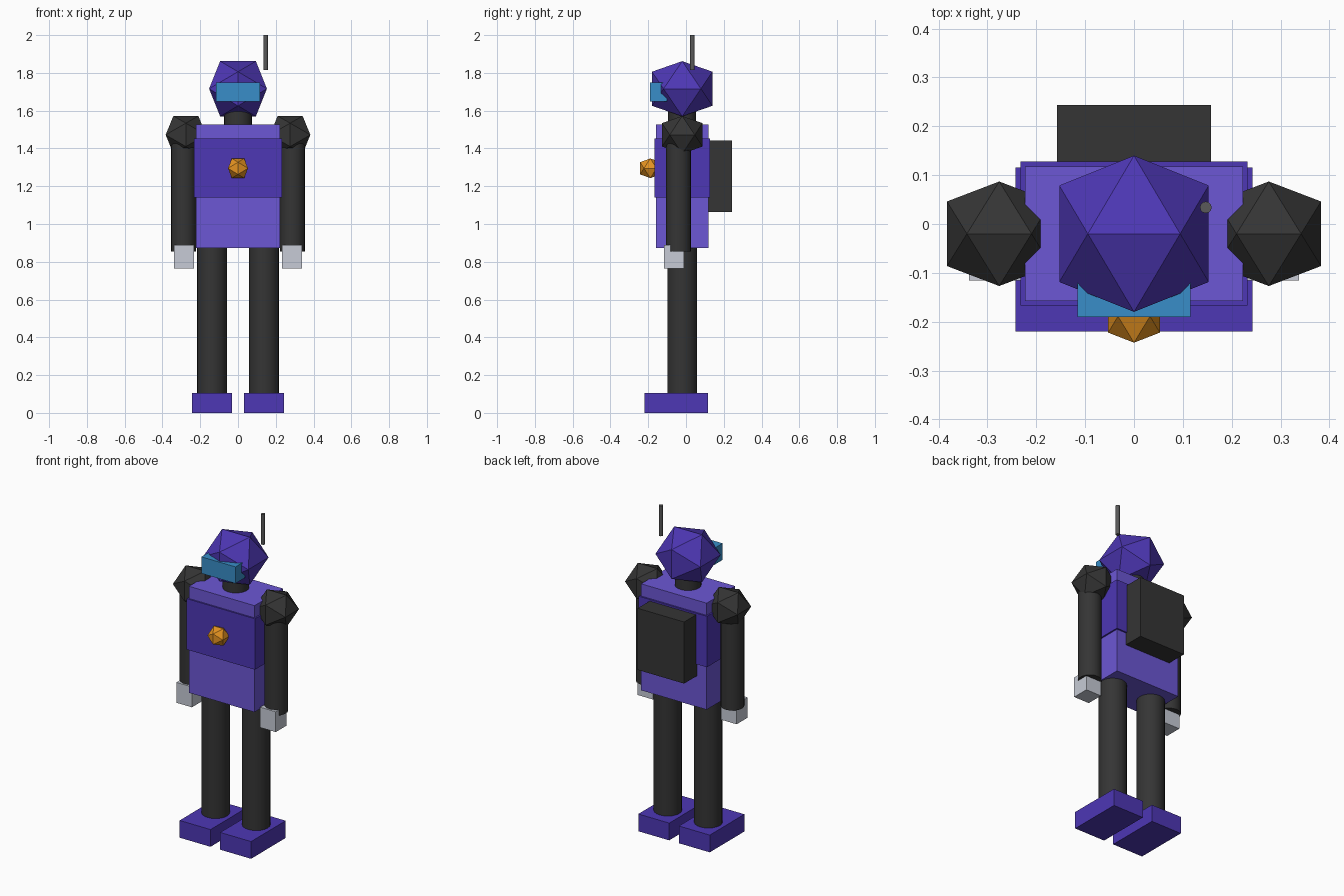
import bpy, bmesh, math

if "Cube" in bpy.data.objects:
    bpy.data.objects.remove(bpy.data.objects["Cube"])

def material(name, rgb):
    m = bpy.data.materials.new(name)
    m.diffuse_color = (*rgb, 1)
    m.use_nodes = True
    m.node_tree.nodes["Principled BSDF"].inputs["Base Color"].default_value = m.diffuse_color
    return m

LIGHT = material("light_violet", (0.15, 0.095, 0.66))
VIOLET = material("violet", (0.075, 0.038, 0.46))
DARK = material("charcoal", (0.035, 0.035, 0.035))
METAL = material("pale_metal", (0.57, 0.60, 0.67))
CYAN = material("cyan", (0.04, 0.27, 0.58))
AMBER = material("amber", (0.78, 0.29, 0.015))
ROD = material("rod_grey", (0.10, 0.10, 0.10))

def finish(name, bm, mat):
    bmesh.ops.recalc_face_normals(bm, faces=bm.faces[:])
    me = bpy.data.meshes.new(name)
    bm.to_mesh(me)
    bm.free()
    me.materials.append(mat)
    ob = bpy.data.objects.new(name, me)
    bpy.context.collection.objects.link(ob)
    return ob

def box(name, x, y, z, mat):
    """Box from (min, max) ranges."""
    bm = bmesh.new()
    bmesh.ops.create_cube(bm, size=1)
    for v in bm.verts:
        v.co = [(a + b) / 2 + c * (b - a) for (a, b), c in zip((x, y, z), v.co)]
    return finish(name, bm, mat)

def rod(name, x, y, r, z0, z1, mat, n=20):
    """Upright smooth cylinder with sharp caps."""
    bm = bmesh.new()
    bmesh.ops.create_cone(bm, cap_ends=True, segments=n, radius1=r, radius2=r, depth=z1 - z0)
    bmesh.ops.translate(bm, verts=bm.verts[:], vec=(x, y, (z0 + z1) / 2))
    ob = finish(name, bm, mat)
    bpy.ops.object.select_all(action='DESELECT')
    ob.select_set(True)
    bpy.context.view_layer.objects.active = ob
    bpy.ops.object.shade_smooth_by_angle(angle=math.radians(40))
    return ob

def icosa(name, centre, half, mat):
    """Flat icosahedron with its top edge along x, fitted to half extents."""
    bm = bmesh.new()
    k = 2 / (1 + math.sqrt(5))
    for s in (-1, 1):
        for t in (-1, 1):
            for p in ((s * k, 0, t), (0, s, t * k), (s, t * k, 0)):
                bm.verts.new([c + h * q for c, h, q in zip(centre, half, p)])
    bmesh.ops.convex_hull(bm, input=bm.verts[:])
    return finish(name, bm, mat)

# Torso, chest armour, backpack and chest light
box("torso", (-0.223, 0.223), (-0.158, 0.118), (0.873, 1.528), LIGHT)
box("chest_plate", (-0.232, 0.232), (-0.167, 0.128), (1.14, 1.453), VIOLET)
box("backpack", (-0.158, 0.158), (0.09, 0.244), (1.064, 1.443), DARK)
icosa("chest_light", (0, -0.189, 1.295), (0.053, 0.054, 0.052), AMBER)

# Neck, head, visor and antenna
rod("neck", 0, -0.02, 0.074, 1.50, 1.64, DARK)
icosa("head", (0, -0.02, 1.716), (0.153, 0.16, 0.146), VIOLET)
box("visor", (-0.116, 0.116), (-0.19, -0.10), (1.648, 1.75), CYAN)
rod("antenna", 0.147, 0.034, 0.012, 1.814, 2.0, ROD, 12)

# Limbs on both sides
for side, s in (("left", -1), ("right", 1)):
    icosa(side + "_shoulder", (s * 0.276, -0.02, 1.472), (0.107, 0.107, 0.1), DARK)
    rod(side + "_arm", s * 0.288, -0.04, 0.066, 0.855, 1.46, DARK)
    hx = s * 0.285
    box(side + "_hand", (hx - 0.053, hx + 0.053), (-0.116, -0.01), (0.765, 0.89), METAL)
    rod(side + "_leg", s * 0.138, -0.02, 0.079, 0.08, 0.90, DARK)
    fx = s * 0.138
    box(side + "_foot", (fx - 0.105, fx + 0.105), (-0.22, 0.116), (0, 0.106), VIOLET)
